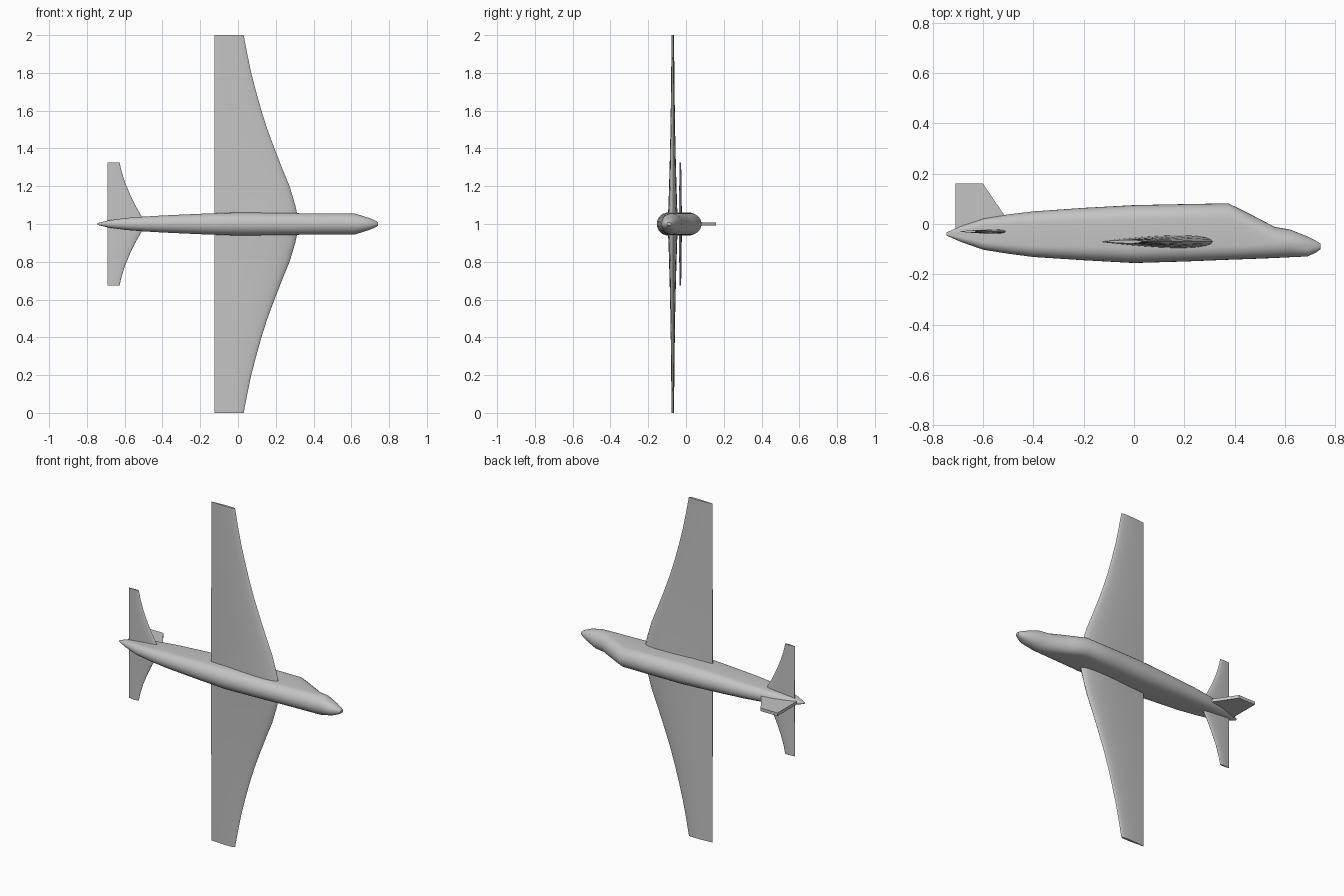
import bpy, bmesh, math

if "Cube" in bpy.data.objects:
    bpy.data.objects.remove(bpy.data.objects["Cube"])

MID = 1.0  # height of the plane of symmetry

grey = bpy.data.materials.new("plain grey")
grey.use_nodes = True
grey.diffuse_color = (0.55, 0.55, 0.55, 1)
grey.node_tree.nodes["Principled BSDF"].inputs["Base Color"].default_value = (0.55, 0.55, 0.55, 1)


def loft(name, rings, angle=35):
    """Skin a list of equal-sized rings and cap both ends."""
    bm = bmesh.new()
    loops = [[bm.verts.new(p) for p in ring] for ring in rings]
    n = len(loops[0])
    for a, b in zip(loops, loops[1:]):
        for i in range(n):
            j = (i + 1) % n
            bm.faces.new((a[i], a[j], b[j], b[i]))
    bm.faces.new(loops[0][::-1])
    bm.faces.new(loops[-1])
    bmesh.ops.recalc_face_normals(bm, faces=bm.faces)
    mesh = bpy.data.meshes.new(name)
    bm.to_mesh(mesh)
    bm.free()
    mesh.materials.append(grey)
    ob = bpy.data.objects.new(name, mesh)
    bpy.context.collection.objects.link(ob)
    for o in bpy.context.selected_objects:
        o.select_set(False)
    ob.select_set(True)
    bpy.context.view_layer.objects.active = ob
    bpy.ops.object.shade_smooth_by_angle(angle=math.radians(angle))
    return ob


def body_ring(x, low, high, half, steps=14):
    """Stadium cross-section: two half circles joined by flat flanks."""
    pts = []
    r = min(half, (high - low) / 2)
    for centre, start in ((high - r, 0), (low + r, math.pi)):
        for i in range(steps + 1):
            t = start + math.pi * i / steps
            pts.append((x, centre + r * math.sin(t), MID + half * math.cos(t)))
    return pts


# Fuselage with raised canopy: x, belly, back, half width
stations = [
    (-0.745, -0.046, -0.034, 0.004), (-0.69, -0.070, -0.008, 0.018),
    (-0.60, -0.102, 0.022, 0.031), (-0.50, -0.118, 0.038, 0.039),
    (-0.40, -0.131, 0.050, 0.045), (-0.20, -0.144, 0.064, 0.054),
    (0.0, -0.155, 0.075, 0.061), (0.20, -0.149, 0.079, 0.059),
    (0.375, -0.142, 0.082, 0.056), (0.46, -0.139, 0.040, 0.056),
    (0.56, -0.135, -0.012, 0.056), (0.62, -0.132, -0.022, 0.055),
    (0.69, -0.129, -0.050, 0.033), (0.725, -0.112, -0.068, 0.019),
    (0.741, -0.100, -0.078, 0.009),
]
loft("fuselage", [body_ring(*s) for s in stations])


def foil_ring(trail, lead, y, thick, z, steps=12):
    """Aerofoil section: rounded nose, thin blunt trailing edge."""
    chord = lead - trail
    ts = [(1 - math.cos(math.pi * i / steps)) / 2 for i in range(steps + 1)]

    def half(t):
        return thick / 2 * (2.97 * math.sqrt(t) - 1.26 * t - 3.516 * t**2 + 2.843 * t**3 - 0.95 * t**4)

    top = [(lead - chord * t, y + half(t), z) for t in ts]
    bottom = [(lead - chord * t, y - half(t), z) for t in ts[1:]]
    return top + bottom[::-1]


def flying_surface(name, trail, y, half_plan):
    """Mirror (span, leading edge, thickness) stations about the middle."""
    full = [(-s, l, t) for s, l, t in half_plan[::-1]]
    full += [p for p in half_plan if p[0] > 0]
    return loft(name, [foil_ring(trail, l, y, t, MID + s) for s, l, t in full])


# Main wing with concave swept leading edge
flying_surface("wing", -0.125, -0.07, [
    (0.0, 0.325, 0.052), (0.06, 0.312, 0.050), (0.10, 0.303, 0.046),
    (0.20, 0.273, 0.040), (0.30, 0.232, 0.034), (0.40, 0.193, 0.029),
    (0.50, 0.156, 0.025), (0.60, 0.124, 0.022), (0.70, 0.096, 0.019),
    (0.80, 0.070, 0.017), (0.90, 0.049, 0.015), (1.0, 0.030, 0.014)])

# Tailplane
flying_surface("tailplane", -0.69, -0.03, [
    (0.0, -0.49, 0.018), (0.04, -0.51, 0.017), (0.10, -0.544, 0.015),
    (0.16, -0.573, 0.013), (0.22, -0.598, 0.011), (0.28, -0.617, 0.010),
    (0.325, -0.627, 0.009)])

# Upright tail fin: flat plate
fin = [(-0.71, -0.03), (-0.71, 0.16), (-0.60, 0.16), (-0.515, 0.035), (-0.50, -0.03)]
loft("tail_fin", [[(x, y, MID + z) for x, y in fin] for z in (-0.009, 0.009)], 20)
